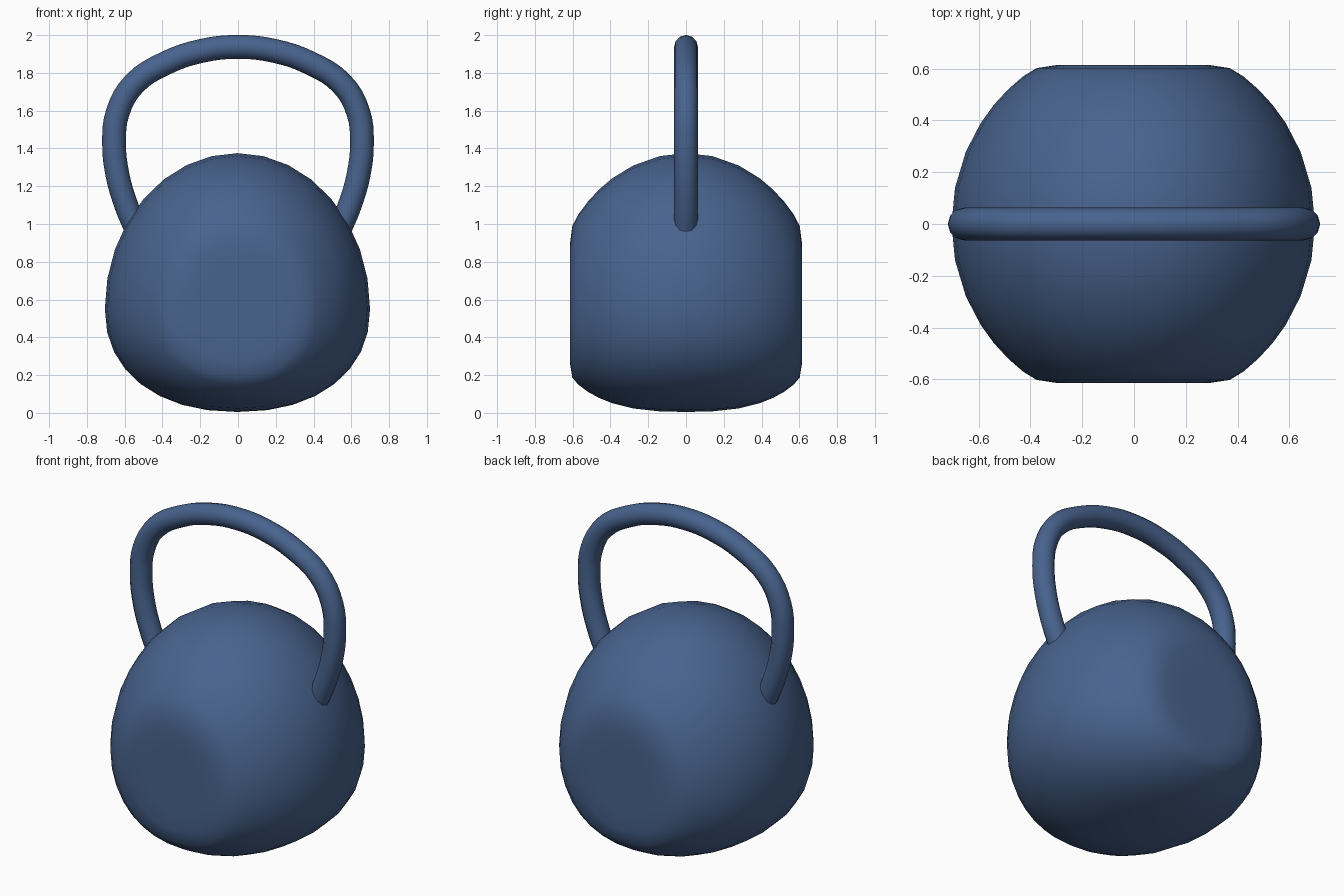
import bpy, bmesh, math

if "Cube" in bpy.data.objects:
    bpy.data.objects.remove(bpy.data.objects["Cube"])

blue = bpy.data.materials.new("slate blue")
blue.diffuse_color = (0.065, 0.125, 0.27, 1)
blue.use_nodes = True
blue.node_tree.nodes["Principled BSDF"].inputs["Base Color"].default_value = blue.diffuse_color


def power(v, p):
    return math.copysign(abs(v) ** p, v)


# Body: egg-shaped rings lofted along y, ending in flat front and back discs
SEG, MID, UP, DOWN, WIDE, DEEP = 32, 0.55, 0.825, 0.545, 0.702, 0.717


def ring(bm, y, shrink=1.0):
    t = abs(y) / DEEP
    top = shrink * math.sqrt(1 - t ** 2)
    low = shrink * (1 - t ** 2.6) ** (1 / 2.6)
    verts = []
    for i in range(SEG):
        a = 2 * math.pi * i / SEG
        c, s = math.cos(a), math.sin(a)
        if s >= 0:
            x, z = c, s * UP * top
        else:
            x, z = power(c, 2 / 2.2), power(s, 2 / 2.2) * DOWN * low
        verts.append(bm.verts.new((x * WIDE * top - 0.003, y, MID + z)))
    return verts


half = [(0.615, 0.5), (0.615, 0.8), (0.602, 0.98), (0.57, 1), (0.52, 1), (0.46, 1),
        (0.39, 1), (0.28, 1), (0.14, 1)]
steps = [(-y, k) for y, k in half] + [(0, 1)] + half[::-1]
bm = bmesh.new()
rings = [ring(bm, y, k) for y, k in steps]
for a, b in zip(rings, rings[1:]):
    for i in range(SEG):
        j = (i + 1) % SEG
        bm.faces.new((a[i], a[j], b[j], b[i]))
bm.faces.new(rings[0])
bm.faces.new(rings[-1][::-1])
bmesh.ops.recalc_face_normals(bm, faces=bm.faces[:])
for f in bm.faces:
    f.smooth = True
mesh = bpy.data.meshes.new("body")
bm.to_mesh(mesh)
bm.free()
mesh.materials.append(blue)
body = bpy.data.objects.new("body", mesh)
bpy.context.collection.objects.link(body)

# Handle: round bar swept along a mirrored arch
side = [(0.54, 0.975), (0.592, 1.1), (0.638, 1.26), (0.656, 1.43), (0.637, 1.59),
        (0.55, 1.742), (0.38, 1.853), (0.19, 1.917)]
path = [(-x, z) for x, z in side] + [(0, 1.9375)] + side[::-1]
curve = bpy.data.curves.new("handle", "CURVE")
curve.dimensions = "3D"
curve.bevel_depth = 0.063
curve.bevel_resolution = 4
curve.resolution_u = 4
curve.use_fill_caps = True
spline = curve.splines.new("BEZIER")
spline.bezier_points.add(len(path) - 1)
for p, (x, z) in zip(spline.bezier_points, path):
    p.co = (x, 0, z)
    p.handle_left_type = p.handle_right_type = "AUTO"
curve.materials.append(blue)
handle = bpy.data.objects.new("handle", curve)
bpy.context.collection.objects.link(handle)
